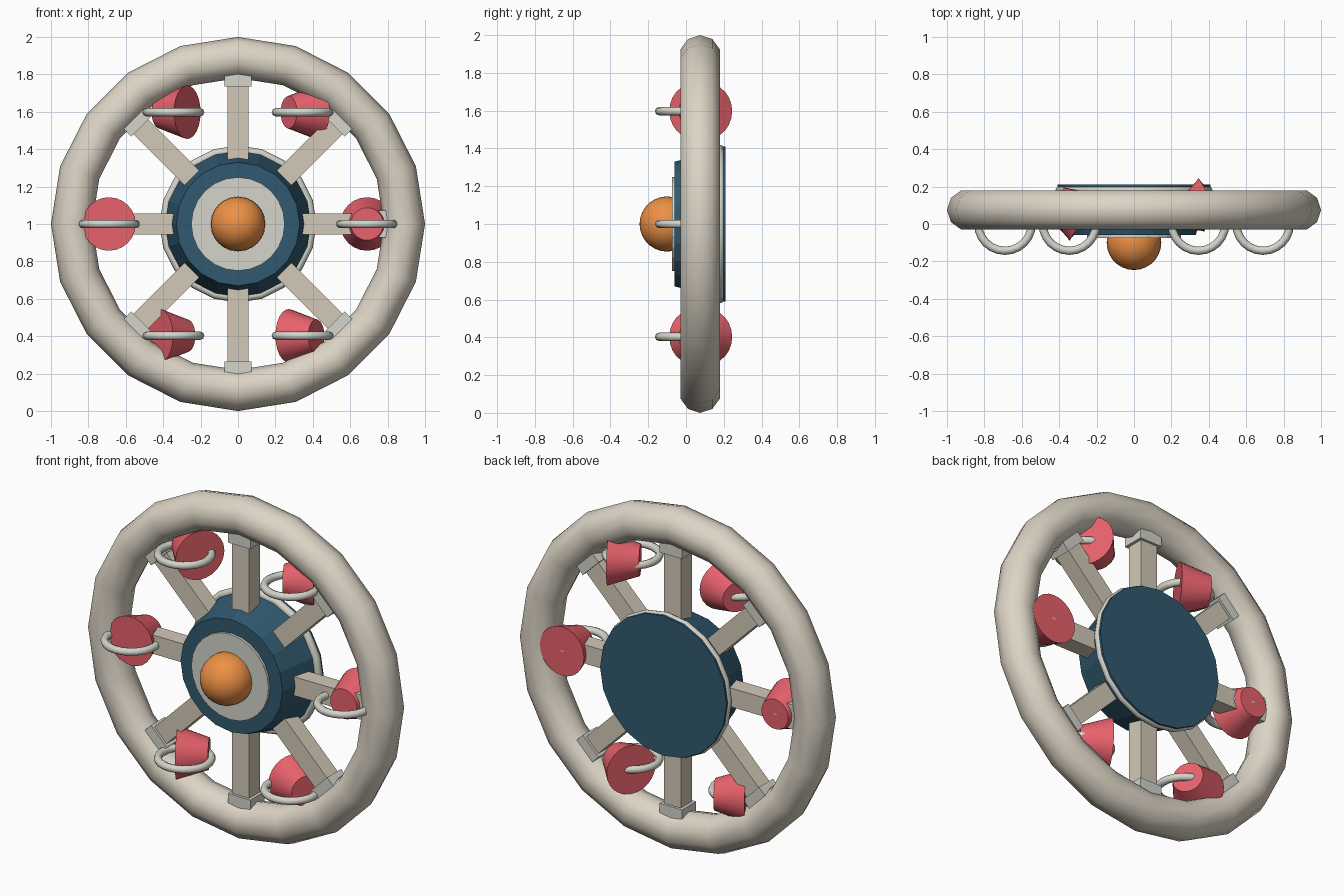
import bpy
from math import pi, sin, cos, radians
from mathutils import Matrix, Vector

if "Cube" in bpy.data.objects:
    bpy.data.objects.remove(bpy.data.objects["Cube"])

C = Vector((0, 0.075, 1))          # wheel centre


def mat(name, rgb):
    m = bpy.data.materials.new(name)
    m.diffuse_color = (*rgb, 1)
    m.use_nodes = True
    m.node_tree.nodes["Principled BSDF"].inputs["Base Color"].default_value = m.diffuse_color
    return m


CREAM = mat("cream", (0.72, 0.66, 0.56))
TAN = mat("tan", (0.65, 0.59, 0.48))
STEEL = mat("pale_steel", (0.66, 0.66, 0.60))
BLUE = mat("navy", (0.03, 0.10, 0.16))
RED = mat("red", (0.80, 0.12, 0.15))
ORANGE = mat("orange", (0.85, 0.28, 0.06))


def finish(name, material, smooth=None):
    o = bpy.context.object
    o.name = name
    o.data.materials.append(material)
    if smooth:
        bpy.ops.object.shade_smooth_by_angle(angle=radians(smooth))
    return o


def torus(name, loc, major, minor, nu, nv, material, rot=(0, 0, 0), smooth=60):
    bpy.ops.mesh.primitive_torus_add(location=loc, rotation=rot, major_radius=major,
                                     minor_radius=minor, major_segments=nu, minor_segments=nv)
    return finish(name, material, smooth)


def cone_y(name, y0, y1, r0, r1, sides, material):
    """Frustum along y about the wheel axis, radius r0 at the front y0, r1 at the back y1."""
    bpy.ops.mesh.primitive_cone_add(vertices=sides, radius1=r1, radius2=r0, depth=y1 - y0,
                                    location=(0, (y0 + y1) / 2, 1), rotation=(pi / 2, 0, 0))
    return finish(name, material)


def radial_box(name, angle, r0, r1, width, depth, material):
    """Box pointing outward from the wheel centre."""
    r = (r0 + r1) / 2
    bpy.ops.mesh.primitive_cube_add(size=1, location=C + Vector((sin(angle) * r, 0, cos(angle) * r)),
                                    rotation=(0, angle, 0))
    bpy.context.object.scale = (width, depth, r1 - r0)
    return finish(name, material)


# Rim
torus("rim", C, 0.89, 0.11, 20, 10, CREAM, (pi / 2, 0, 0))

# Hub drum, back plate, trim ring, front disc and centre knob
cone_y("hub_drum", -0.06, 0.20, 0.33, 0.40, 20, BLUE)
cone_y("hub_back_plate", 0.19, 0.21, 0.41, 0.41, 20, BLUE)
torus("hub_trim_ring", (0, 0.18, 1), 0.397, 0.023, 20, 8, STEEL, (pi / 2, 0, 0))
cone_y("hub_front_disc", -0.075, -0.05, 0.25, 0.25, 24, STEEL)
bpy.ops.mesh.primitive_uv_sphere_add(segments=24, ring_count=14, radius=0.146,
                                     location=(0, -0.1, 1), rotation=(pi / 2, 0, 0))
finish("centre_knob", ORANGE, 60)

# Spokes with end sockets
for i in range(8):
    a = i * pi / 4
    radial_box(f"spoke_{i + 1}", a, 0.30, 0.82, 0.11, 0.10, TAN)
    radial_box(f"spoke_socket_{i + 1}", a, 0.735, 0.81, 0.145, 0.13, STEEL)

# Hanging cups, each turned a step further about z, and their level rings
for i in range(6):
    a = i * pi / 3
    x, z = 0.69 * cos(a), 1 + 0.69 * sin(a)
    bpy.ops.mesh.primitive_cone_add(vertices=24, radius1=0.143, radius2=0.087, depth=0.17,
                                    location=(x, 0.078, z), rotation=(pi / 2, 0, -a))
    finish(f"cup_{i + 1}", RED, 30)
    torus(f"cup_ring_{i + 1}", (x, 0, z), 0.143, 0.022, 24, 8, STEEL)
